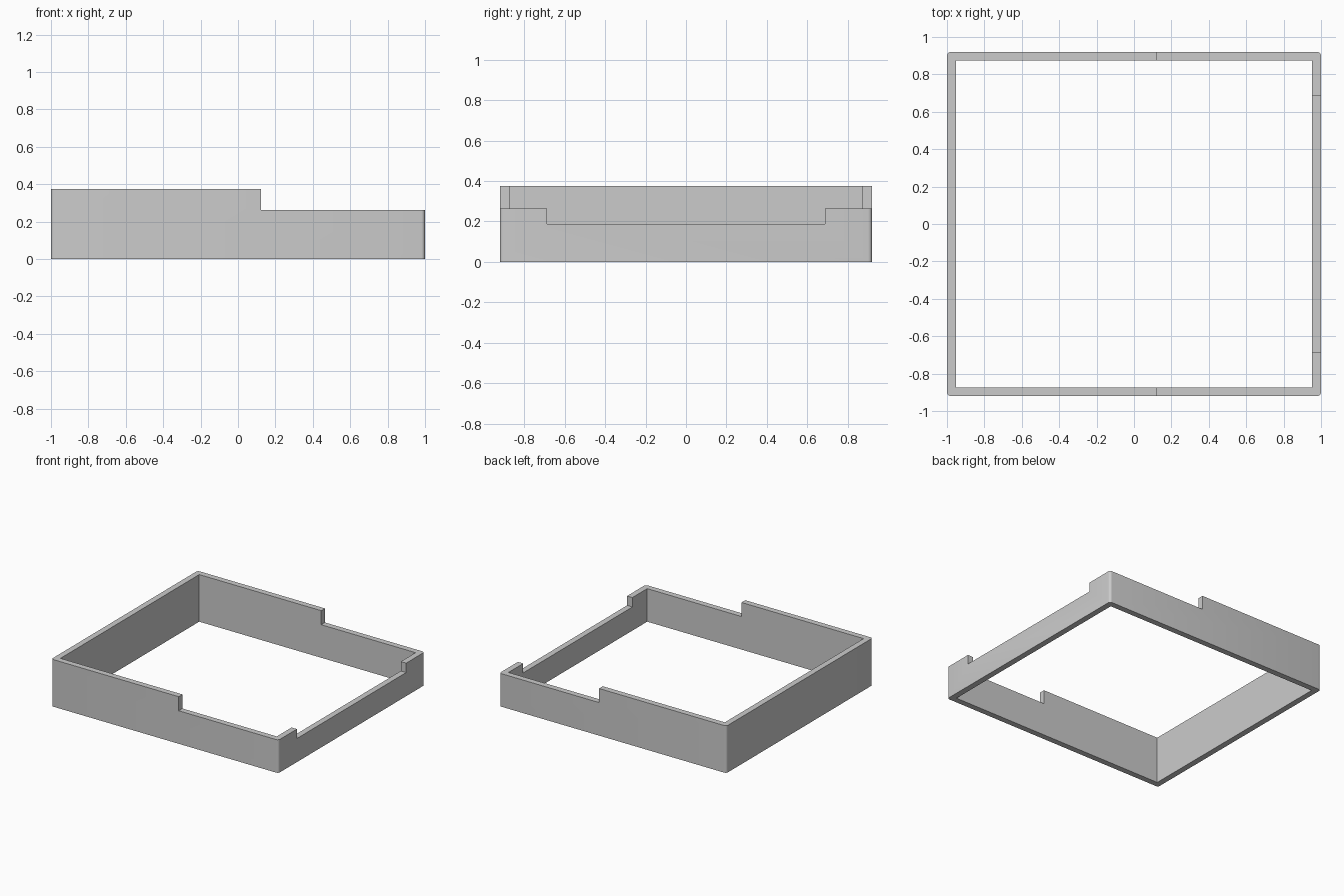
import bpy
import bmesh

cube = bpy.data.objects.get("Cube")
if cube:
    bpy.data.objects.remove(cube, do_unlink=True)

HALF_X, HALF_Y, WALL = 1.0, 0.92, 0.047
TALL, LOW, NOTCH = 0.375, 0.263, 0.188
STEP_X, NOTCH_Y, RADIUS = 0.122, 0.687, 0.02

grey = bpy.data.materials.new("plain grey")
grey.use_nodes = True
grey.diffuse_color = (0.6, 0.6, 0.6, 1)
grey.node_tree.nodes["Principled BSDF"].inputs["Base Color"].default_value = (0.6, 0.6, 0.6, 1)


def block(name, low, high, radius=0):
    """Box between two corners, with optional rounded upright edges."""
    bm = bmesh.new()
    bmesh.ops.create_cube(bm, size=1)
    for v in bm.verts:
        v.co = [(a + b) / 2 + c * (b - a) for a, b, c in zip(low, high, v.co)]
    if radius:
        upright = [e for e in bm.edges
                   if abs(e.verts[0].co.z - e.verts[1].co.z) > 0.1]
        bmesh.ops.bevel(bm, geom=upright, offset=radius, segments=5,
                        profile=0.5, affect='EDGES')
    mesh = bpy.data.meshes.new(name)
    bm.to_mesh(mesh)
    bm.free()
    mesh.materials.append(grey)
    obj = bpy.data.objects.new(name, mesh)
    bpy.context.collection.objects.link(obj)
    return obj


# Open rectangular frame with rounded outer corners
frame = block("frame_wall", (-HALF_X, -HALF_Y, 0), (HALF_X, HALF_Y, TALL), RADIUS)

# Square-cornered opening, lowered half, and notch in the side wall
cutters = [
    block("opening_cutter", (WALL - HALF_X, WALL - HALF_Y, -1),
          (HALF_X - WALL, HALF_Y - WALL, 1)),
    block("step_cutter", (STEP_X, -2, LOW), (2, 2, 1)),
    block("notch_cutter", (HALF_X - 0.2, -NOTCH_Y, NOTCH), (2, NOTCH_Y, 1)),
]
bpy.context.view_layer.objects.active = frame
for cutter in cutters:
    cutter.hide_render = True
    cut = frame.modifiers.new(cutter.name, 'BOOLEAN')
    cut.operation = 'DIFFERENCE'
    cut.solver = 'EXACT'
    cut.object = cutter
    bpy.ops.object.modifier_apply(modifier=cut.name)
    bpy.data.objects.remove(cutter, do_unlink=True)

# Smooth the rounded corners only
bpy.ops.object.select_all(action='DESELECT')
frame.select_set(True)
bpy.ops.object.shade_smooth_by_angle(angle=0.6)
